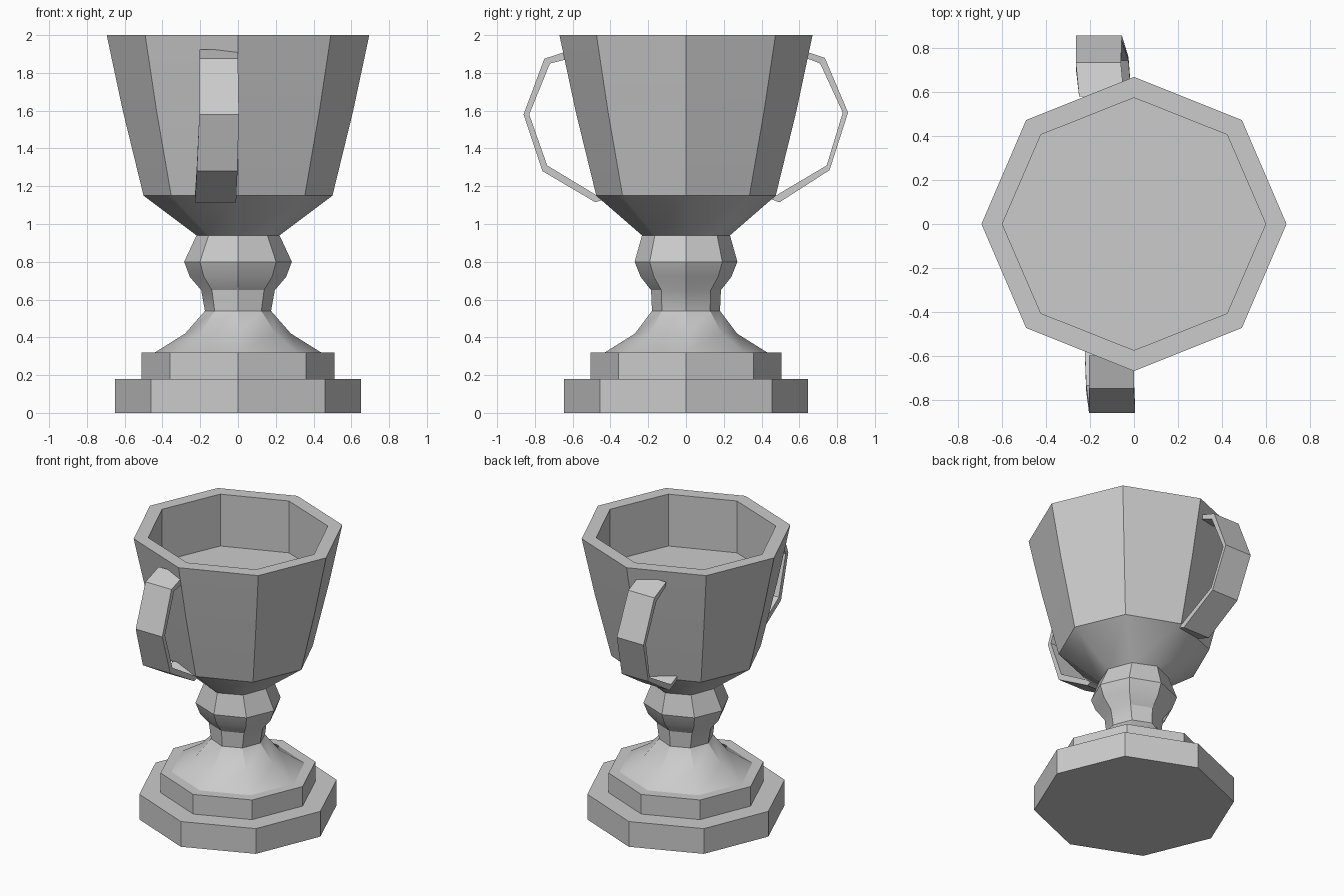
import bpy, bmesh, math

if "Cube" in bpy.data.objects:
    bpy.data.objects.remove(bpy.data.objects["Cube"])

SIDES = 8


def finish(name, bm, smooth=True):
    bmesh.ops.recalc_face_normals(bm, faces=bm.faces[:])
    mesh = bpy.data.meshes.new(name)
    bm.to_mesh(mesh)
    bm.free()
    obj = bpy.data.objects.new(name, mesh)
    bpy.context.collection.objects.link(obj)
    if smooth:
        bpy.ops.object.select_all(action='DESELECT')
        obj.select_set(True)
        bpy.context.view_layer.objects.active = obj
        bpy.ops.object.shade_smooth_by_angle(angle=math.radians(30))
    return obj


def lathe(name, profile):
    """Octagonal turned part; profile rows are (x radius, y radius, z)."""
    bm = bmesh.new()
    rings = []
    for rx, ry, z in profile:
        rings.append([bm.verts.new((rx * math.cos(math.tau * i / SIDES),
                                    ry * math.sin(math.tau * i / SIDES), z))
                      for i in range(SIDES)])
    for a, b in zip(rings, rings[1:]):
        for i in range(SIDES):
            j = (i + 1) % SIDES
            bm.faces.new((a[i], a[j], b[j], b[i]))
    bm.faces.new(rings[0])
    bm.faces.new(rings[-1])
    return finish(name, bm)


def handle(name, side, rows):
    """Flat strap; rows are (outer y, outer z, inner y, inner z, x min, x max)."""
    bm = bmesh.new()
    loops = []
    for oy, oz, iy, iz, x0, x1 in rows:
        loops.append([bm.verts.new(p) for p in (
            (x0, side * oy, oz), (x1, side * oy, oz),
            (x1, side * iy, iz), (x0, side * iy, iz))])
    for a, b in zip(loops, loops[1:]):
        for i in range(4):
            j = (i + 1) % 4
            bm.faces.new((a[i], a[j], b[j], b[i]))
    bm.faces.new(loops[0])
    bm.faces.new(loops[-1])
    return finish(name, bm, smooth=False)


# stepped base
lathe("base", [(0.65, 0.645, 0), (0.65, 0.645, 0.18),
               (0.51, 0.505, 0.18), (0.51, 0.505, 0.32), (0.44, 0.43, 0.32)])

# stem, knob and hollow bowl in one turned profile
lathe("cup", [(0.44, 0.43, 0.32), (0.28, 0.27, 0.42), (0.175, 0.18, 0.54),
              (0.195, 0.185, 0.65), (0.255, 0.24, 0.72), (0.285, 0.272, 0.80),
              (0.22, 0.233, 0.94), (0.50, 0.475, 1.15), (0.61, 0.585, 1.60),
              (0.695, 0.67, 2.0), (0.60, 0.575, 2.0), (0.60, 0.575, 1.63)])

# strap handles
handle("front_handle", -1, [
    (0.60, 1.925, 0.60, 1.88, -0.205, 0.0),
    (0.75, 1.875, 0.72, 1.85, -0.205, 0.0),
    (0.86, 1.58, 0.83, 1.58, -0.205, 0.005),
    (0.76, 1.28, 0.735, 1.31, -0.218, -0.003),
    (0.48, 1.115, 0.47, 1.15, -0.228, -0.01),
    (0.40, 1.14, 0.40, 1.17, -0.228, -0.01)])
handle("back_handle", 1, [
    (0.58, 1.93, 0.58, 1.90, -0.25, -0.045),
    (0.735, 1.88, 0.71, 1.85, -0.265, -0.06),
    (0.858, 1.59, 0.83, 1.59, -0.265, -0.055),
    (0.76, 1.285, 0.745, 1.31, -0.235, -0.025),
    (0.495, 1.115, 0.475, 1.15, -0.215, -0.005),
    (0.40, 1.15, 0.40, 1.18, -0.21, -0.003)])
